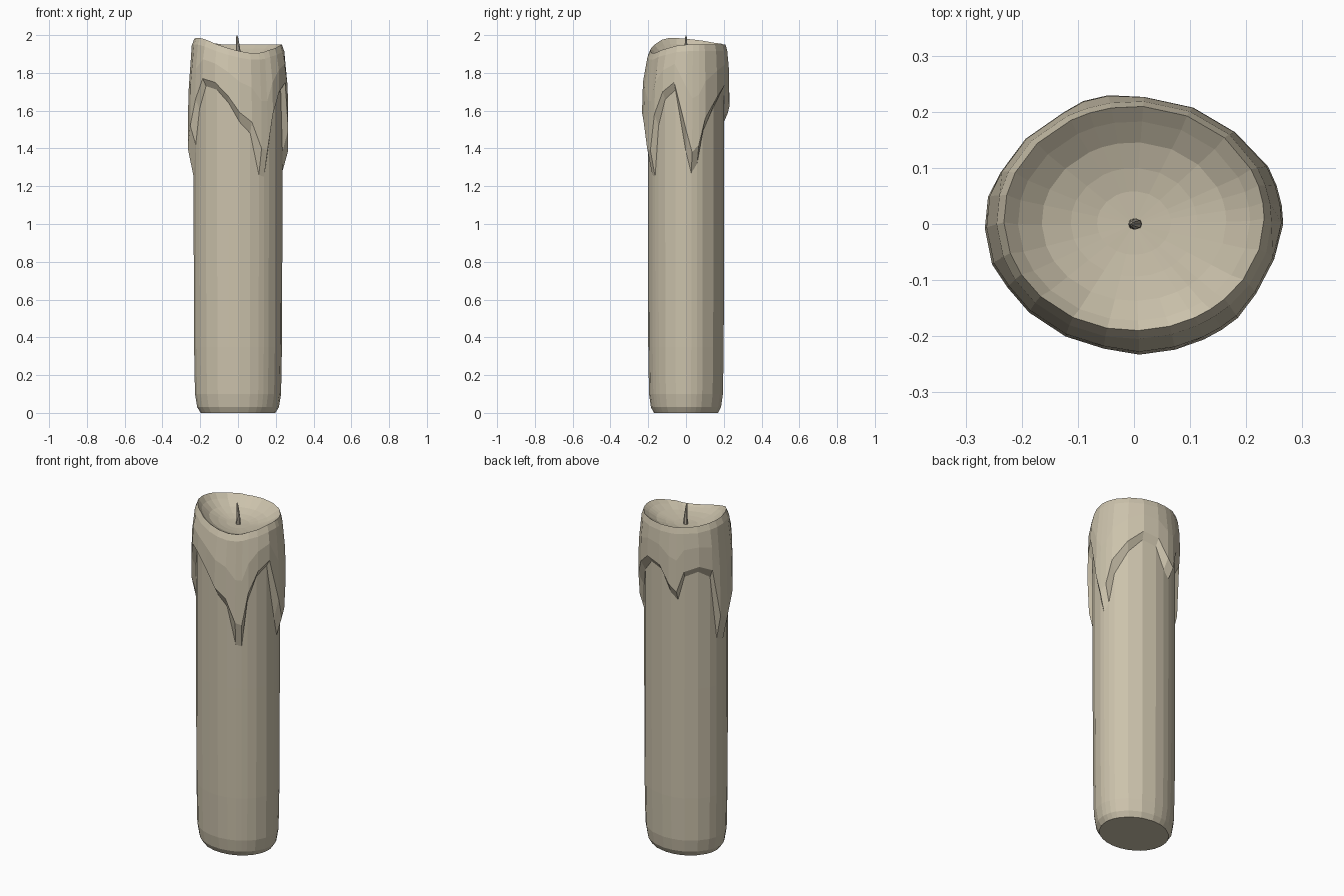
import bpy, bmesh
from math import cos, sin, radians

if "Cube" in bpy.data.objects:
    bpy.data.objects.remove(bpy.data.objects["Cube"])

# Columns around the candle: angle, lower edge of melted wax, fade below it, rim height
COLUMNS = [
    (0, 1.50, .12, 1.95), (8, 1.38, .11, 1.95), (17, 1.42, .10, 1.95), (26, 1.56, .07, 1.95),
    (46, 1.67, .05, 1.95), (66, 1.74, .04, 1.95), (86, 1.72, .04, 1.95), (100, 1.62, .06, 1.95),
    (110, 1.58, .06, 1.95), (119, 1.70, .04, 1.955), (138, 1.73, .04, 1.96), (156, 1.70, .05, 1.97),
    (168, 1.42, .14, 1.975), (182, 1.40, .15, 1.98), (198, 1.52, .10, 1.985), (210, 1.66, .05, 1.985),
    (224, 1.77, .04, 1.975), (242, 1.75, .04, 1.95), (258, 1.68, .04, 1.93), (272, 1.59, .05, 1.915),
    (286, 1.54, .06, 1.905), (298, 1.40, .14, 1.905), (306, 1.39, .14, 1.91), (314, 1.58, .06, 1.92),
    (327, 1.70, .04, 1.93), (344, 1.75, .04, 1.945),
]
RX, RY = 0.235, 0.202
POOL_Z = 1.875


def point(angle, scale, offset, z, dy=0.0):
    a = radians(angle)
    return ((RX * scale + offset) * cos(a), (RY * scale + offset) * sin(a) + dy, z)


def make_object(name, bm):
    bmesh.ops.recalc_face_normals(bm, faces=bm.faces)
    mesh = bpy.data.meshes.new(name)
    bm.to_mesh(mesh)
    bm.free()
    obj = bpy.data.objects.new(name, mesh)
    bpy.context.collection.objects.link(obj)
    mat = bpy.data.materials.get(name + "_colour") or bpy.data.materials.new(name + "_colour")
    return obj, mat


def loft(bm, columns, end_bottom, end_top):
    """Skin neighbouring columns and fan both ends to centre points."""
    cols = [[bm.verts.new(p) for p in c] for c in columns]
    lo, hi = bm.verts.new(end_bottom), bm.verts.new(end_top)
    for i, c in enumerate(cols):
        d = cols[(i + 1) % len(cols)]
        bm.faces.new((lo, d[0], c[0]))
        for j in range(len(c) - 1):
            bm.faces.new((c[j], d[j], d[j + 1], c[j + 1]))
        bm.faces.new((c[-1], d[-1], hi))


# Wax body: foot, shaft, melted overhang, rim and hollow pool in one skin
columns = []
for ang, edge, fade, rim in COLUMNS:
    t = 0.031 if edge < 1.65 else 0.025
    col = [
        point(ang, .84, 0, 0.0),
        point(ang, .92, 0, .03),
        point(ang, .97, 0, .10),
        point(ang, .99, 0, .35),
        point(ang, 1.0, 0, 1.0),
        point(ang, 1.0, 0, edge - fade),
        point(ang, 1.0, t, edge),
        point(ang, 1.0, t * .9, edge + (rim - edge) * .5, .002),
        point(ang, 1.0, .010, rim - .035, .007),
        point(ang, .97, .004, rim, .010),
    ]
    # pool slopes down to the wick
    for s, k in ((.88, .72), (.70, .38), (.48, .17), (.28, .05)):
        col.append(point(ang, s, 0, POOL_Z + (rim - POOL_Z) * k, .006 * s))
    columns.append(col)
bm = bmesh.new()
loft(bm, columns, (0, 0, 0), (0, 0, POOL_Z))
body, wax = make_object("wax_body", bm)
wax.diffuse_color = (0.60, 0.54, 0.41, 1)
body.data.materials.append(wax)

# Wick: short tapering stem, leaning slightly
columns = []
for i in range(8):
    a = radians(45 * i)
    columns.append([(cx + r * cos(a), .8 * r * sin(a), z) for cx, r, z in
                    ((.002, .013, 1.865), (.002, .012, 1.91), (-.002, .008, 1.96), (-.005, .005, 1.99))])
bm = bmesh.new()
loft(bm, columns, (.002, 0, 1.865), (-.006, 0, 2.0))
wick, dark = make_object("wick", bm)
dark.diffuse_color = (0.50, 0.45, 0.36, 1)
wick.data.materials.append(dark)

for m in bpy.data.materials:
    if m.users and not m.is_grease_pencil:
        m.use_nodes = True
        m.node_tree.nodes["Principled BSDF"].inputs["Base Color"].default_value = m.diffuse_color
